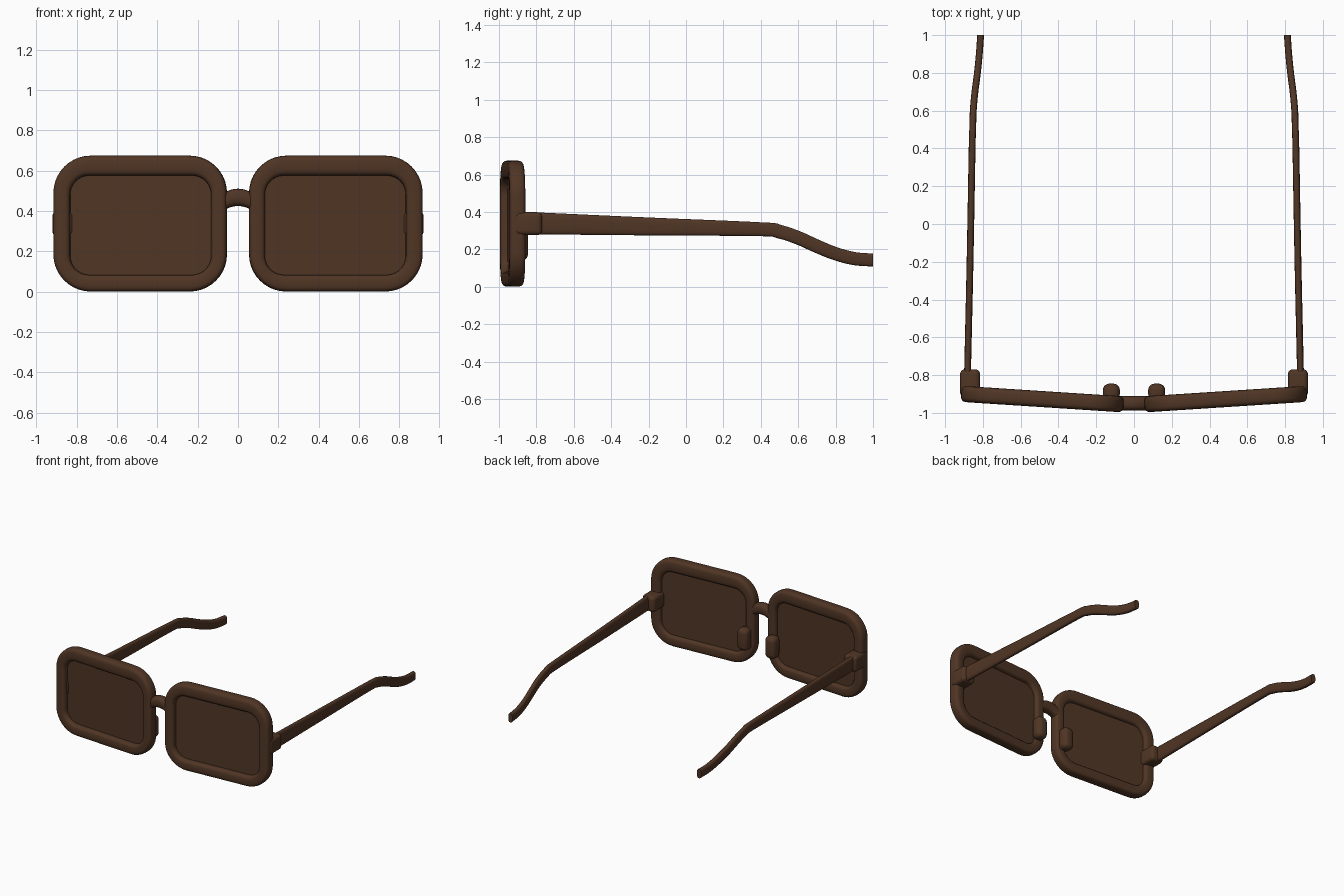
import bpy, bmesh, math
from mathutils import Vector, Matrix

cube = bpy.data.objects.get("Cube")
if cube:
    bpy.data.objects.remove(cube, do_unlink=True)

brown = bpy.data.materials.new("dark_brown")
brown.use_nodes = True
colour = (0.08, 0.036, 0.018, 1)
brown.diffuse_color = colour
brown.node_tree.nodes["Principled BSDF"].inputs["Base Color"].default_value = colour


def finish(name, bm):
    bmesh.ops.recalc_face_normals(bm, faces=bm.faces)
    mesh = bpy.data.meshes.new(name)
    bm.to_mesh(mesh)
    bm.free()
    mesh.materials.append(brown)
    ob = bpy.data.objects.new(name, mesh)
    bpy.context.collection.objects.link(ob)
    bpy.ops.object.select_all(action='DESELECT')
    ob.select_set(True)
    bpy.context.view_layer.objects.active = ob
    bpy.ops.object.shade_smooth_by_angle(angle=math.radians(40))
    return ob


def loft(name, rings, closed=False):
    """Skin a list of equal closed rings; cap the ends unless closed."""
    bm = bmesh.new()
    loops = [[bm.verts.new(p) for p in ring] for ring in rings]
    pairs = list(zip(loops, loops[1:]))
    if closed:
        pairs.append((loops[-1], loops[0]))
    else:
        bm.faces.new(loops[0])
        bm.faces.new(loops[-1])
    for a, b in pairs:
        for i in range(len(a)):
            j = (i + 1) % len(a)
            bm.faces.new((a[i], a[j], b[j], b[i]))
    return finish(name, bm)


def squircle(n, power):
    """Unit superellipse used as a soft rectangular section."""
    def soft(v):
        return math.copysign(abs(v) ** (2 / power), v)
    return [(soft(math.cos(2 * math.pi * i / n)), soft(math.sin(2 * math.pi * i / n)))
            for i in range(n)]


def rounded_outline(hw, hh, r, steps=10):
    """Rounded rectangle in x and z, centred on zero."""
    pts = []
    for k, (sx, sz) in enumerate([(1, 1), (-1, 1), (-1, -1), (1, -1)]):
        for i in range(steps + 1):
            a = math.pi / 2 * (k + i / steps)
            pts.append(Vector((sx * (hw - r) + r * math.cos(a), 0,
                               sz * (hh - r) + r * math.sin(a))))
    return pts


def soft_box(name, centre, size, radius):
    bm = bmesh.new()
    bmesh.ops.create_cube(bm, size=1, matrix=Matrix.Translation(centre) @ Matrix.Diagonal((*size, 1)))
    bmesh.ops.bevel(bm, geom=bm.edges[:], offset=radius, segments=5, profile=0.5, affect='EDGES')
    return finish(name, bm)


def smooth_path(points, steps=6):
    """Catmull-Rom interpolation through the given points."""
    pts = [Vector(p) for p in points]
    pts = [2 * pts[0] - pts[1]] + pts + [2 * pts[-1] - pts[-2]]
    out = []
    for a, b, c, d in zip(pts, pts[1:], pts[2:], pts[3:]):
        for i in range(steps):
            t = i / steps
            out.append(0.5 * (2 * b + (c - a) * t + (2 * a - 5 * b + 4 * c - d) * t * t
                              + (3 * b - a - 3 * c + d) * t ** 3))
    return out + [pts[-2]]


# Rim measurements
DEPTH = 0.0425
outer = [p + Vector((0, 0, 0.338)) for p in rounded_outline(0.431, 0.337, 0.185)]
inner = [p + Vector((-0.003, 0, 0.33)) for p in rounded_outline(0.35, 0.246, 0.095)]
lens_edge = [p + Vector((-0.003, 0, 0.33)) for p in rounded_outline(0.37, 0.266, 0.11)]

# Temple centre line as x, y, z with half height
temple_points = [(0.882, -0.82, 0.340), (0.868, -0.2, 0.323), (0.857, 0.4, 0.308),
                 (0.854, 0.5, 0.295), (0.851, 0.6, 0.262), (0.842, 0.7, 0.217),
                 (0.829, 0.8, 0.177), (0.819, 0.9, 0.151), (0.812, 1.0, 0.143)]

for side, s in (("left", 1), ("right", -1)):
    place = (Matrix.Diagonal((s, 1, 1, 1)) @ Matrix.Translation((0.485, -0.927, 0))
             @ Matrix.Rotation(math.radians(3.7), 4, 'Z'))

    # Lens rim: soft section swept between the outer and inner outlines
    rings = []
    for u, v in squircle(24, 3.4):
        t = 0.5 + 0.5 * u
        rings.append([place @ (a.lerp(b, t) + Vector((0, v * DEPTH, 0)))
                      for a, b in zip(outer, inner)])
    loft(side + "_rim", rings, closed=True)

    # Lens panel
    loft(side + "_lens", [[place @ (p + Vector((0, y, 0))) for p in lens_edge]
                          for y in (-0.004, 0.012)])

    # Hinge block and nose pad
    soft_box(side + "_hinge", (s * 0.868, -0.843, 0.338), (0.106, 0.146, 0.122), 0.025)
    soft_box(side + "_nose_pad", (s * 0.12, -0.89, 0.225), (0.09, 0.09, 0.17), 0.035)

    # Temple arm with drooping tip
    path = smooth_path(temple_points)
    rings = []
    for i, p in enumerate(path):
        tangent = (path[min(i + 1, len(path) - 1)] - path[max(i - 1, 0)]).normalized()
        if i == len(path) - 1:
            tangent = Vector((0, 1, 0))
        across = tangent.cross(Vector((0, 0, 1))).normalized()
        up = across.cross(tangent)
        half = 0.059 - 0.022 * min(1, (p.y + 0.82) / 1.22) - 0.004 * max(0, p.y - 0.4)
        rings.append([Matrix.Diagonal((s, 1, 1)) @ (p + across * u * 0.018 + up * v * half)
                      for u, v in squircle(20, 3)])
    loft(side + "_temple", rings)

# Arched bridge
rings = []
for i in range(17):
    x = -0.08 + 0.01 * i
    z = 0.468 - 0.028 * (x / 0.08) ** 2
    rings.append([(x, -0.949 + u * 0.038, z + v * 0.043) for u, v in squircle(20, 2.6)])
loft("bridge", rings)
